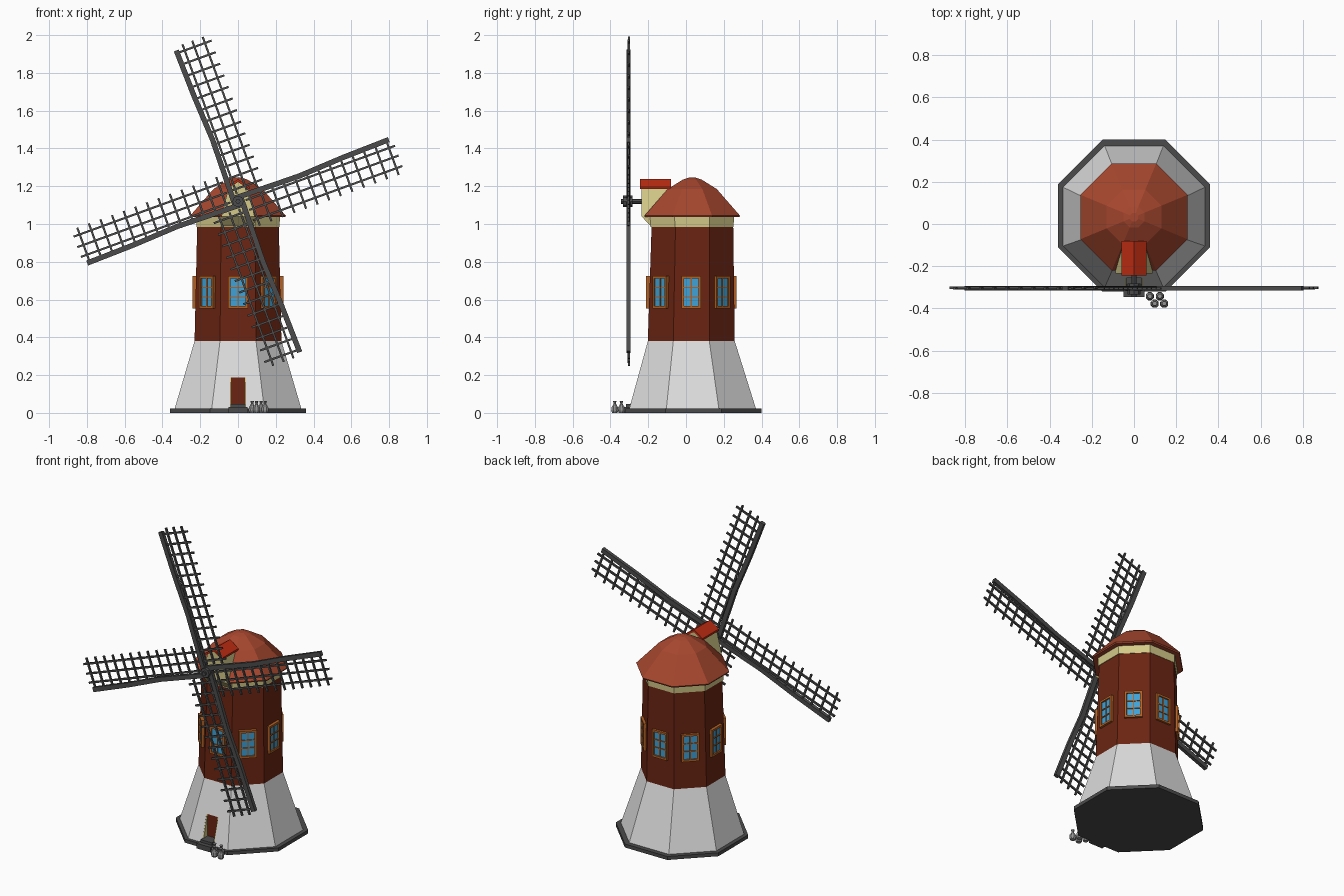
import bpy, bmesh, math
from mathutils import Vector, Matrix

if "Cube" in bpy.data.objects:
    bpy.data.objects.remove(bpy.data.objects["Cube"])


def mat(name, r, g, b):
    m = bpy.data.materials.new(name)
    m.diffuse_color = (r, g, b, 1)
    m.use_nodes = True
    m.node_tree.nodes["Principled BSDF"].inputs["Base Color"].default_value = m.diffuse_color
    return m


WHITE = mat("white_plaster", .72, .72, .72)
BROWN = mat("brown_brick", .145, .018, .006)
TERRA = mat("terracotta", .38, .062, .027)
RED = mat("red_tile", .50, .025, .006)
CREAM = mat("cream", .66, .59, .25)
BLUE = mat("blue_glass", .05, .36, .68)
ORANGE = mat("orange_wood", .45, .12, .018)
DARK = mat("dark_grey", .07, .07, .07)
GREY = mat("sack_grey", .30, .30, .30)


def finish(bm, name, material):
    bmesh.ops.recalc_face_normals(bm, faces=bm.faces)
    me = bpy.data.meshes.new(name)
    bm.to_mesh(me)
    bm.free()
    me.materials.append(material)
    ob = bpy.data.objects.new(name, me)
    bpy.context.collection.objects.link(ob)
    return ob


def loft(name, rings, material):
    """Skin a stack of equal-length point rings and cap both ends."""
    bm = bmesh.new()
    vs = [[bm.verts.new(p) for p in r] for r in rings]
    n = len(rings[0])
    for a, b in zip(vs, vs[1:]):
        for i in range(n):
            j = (i + 1) % n
            bm.faces.new((a[i], a[j], b[j], b[i]))
    bm.faces.new(vs[0])
    bm.faces.new(vs[-1])
    return finish(bm, name, material)


def octagon(z, apothem, cy=.033, n=8, cx=0):
    r = apothem / math.cos(math.pi / n)
    return [(cx + r * math.cos((i + .5) * 2 * math.pi / n),
             cy + r * math.sin((i + .5) * 2 * math.pi / n), z) for i in range(n)]


def rect(z, x, y0, y1):
    return [(-x, y0, z), (x, y0, z), (x, y1, z), (-x, y1, z)]


def add_box(bm, x0, x1, y0, y1, z0, z1, m=Matrix()):
    c = Vector(((x0 + x1) / 2, (y0 + y1) / 2, (z0 + z1) / 2))
    s = Matrix.Diagonal((x1 - x0, y1 - y0, z1 - z0, 1))
    bmesh.ops.create_cube(bm, size=1, matrix=m @ Matrix.Translation(c) @ s)


def boxes(name, material, items, m=Matrix()):
    bm = bmesh.new()
    for b in items:
        add_box(bm, *b, m)
    return finish(bm, name, material)


# tower: plinth, flared white base, brown body, cream band, domed cap
loft("plinth", [octagon(0, .36, .04), octagon(.022, .36, .04)], DARK)
base = loft("white_base", [octagon(.02, .336, .035), octagon(.38, .23, .028)], WHITE)
loft("brown_body", [octagon(.38, .23, .028), octagon(.99, .216, .034)], BROWN)
loft("cream_band", [octagon(.985, .22, .032), octagon(1.042, .222, .032)], CREAM)
loft("cap_roof", [octagon(1.036, .25), octagon(1.044, .253), octagon(1.185, .13),
                  octagon(1.235, .05), octagon(1.245, .02)], TERRA)

# doorway cut into the base, with door, jambs and steps
cutter = boxes("door_cutter", CREAM, [(-.042, .042, -.45, -.24, .021, .187)])
cutter.hide_render = True
cutter.hide_viewport = True
mod = base.modifiers.new("doorway", 'BOOLEAN')
mod.operation = 'DIFFERENCE'
mod.solver = 'EXACT'
mod.object = cutter
boxes("door", BROWN, [(-.042, .042, -.252, -.238, .022, .187)])
for s in (-1, 1):
    xa, xb = s * .042, s * .036
    loft("door_jamb", [[(x, -.301, .022), (x, -.245, .022), (x, -.245, .187),
                        (x, -.253, .187)] for x in (xa, xb)], CREAM)
boxes("door_steps", DARK, [(-.05, .05, -.345, -.27, 0, .032),
                           (-.04, .04, -.318, -.25, .03, .048)])

# windows on all eight faces
for k in range(8):
    m = Matrix.Translation((0, .028, 0)) @ Matrix.Rotation(k * math.pi / 4, 4, 'Z')
    yo, yi = -.24, -.205
    W, z0, z1, f = .052, .552, .725, .013
    bars = [(-W, -W + f, yo, yi, z0, z1), (W - f, W, yo, yi, z0, z1),
            (-W + f, W - f, yo, yi, z0, z0 + f), (-W + f, W - f, yo, yi, z1 - f, z1),
            (-.003, .003, yo + .004, yi, z0, z1)]
    for t in (1 / 3, 2 / 3):
        z = z0 + f + (z1 - z0 - 2 * f) * t
        bars.append((-W + f, W - f, yo + .004, yi, z - .003, z + .003))
    boxes("window_frame", ORANGE, bars, m)
    boxes("window_glass", BLUE, [(-W + f, W - f, -.231, -.224, z0 + f, z1 - f)], m)

# dormer carrying the sail shaft
loft("dormer", [rect(.987, .085, -.185, -.05), rect(1.04, .088, -.235, -.05),
                rect(1.19, .05, -.235, -.08), rect(1.222, .008, -.235, -.08)], CREAM)
loft("dormer_roof", [[(-.06, y, 1.185), (0, y, 1.222), (.06, y, 1.185),
                      (.06, y, 1.197), (0, y, 1.238), (-.06, y, 1.197)]
                     for y in (-.243, -.08)], RED)

# shaft and hub
HUB = Vector((0, -.304, 1.12))
for name, r, y0, y1 in (("sail_shaft", .013, -.345, -.22), ("sail_hub", .03, -.333, -.282)):
    loft(name, [[(r * math.cos(a * math.pi / 4), y, 1.12 + r * math.sin(a * math.pi / 4))
                 for a in range(8)] for y in (y0, y1)], DARK)

# four lattice sails: local z runs outwards, local x across the lattice
for k in range(4):
    m = Matrix.Translation(HUB) @ Matrix.Rotation(math.radians(-20 + 90 * k), 4, 'Y')
    bm = bmesh.new()
    for i in range(13):
        u = .065 + i * .0652
        add_box(bm, -.03, .16, -.006, .004, u - .0055, u + .0055, m)
    for v in (.008, .063, .122):
        add_box(bm, v - .0055, v + .0055, -.004, .007, .04, .882, m)
    finish(bm, "sail_lattice", DARK)
    w, d = .014, .011
    spar = loft("sail_spar", [[(v - w, -d, u), (v + w, -d, u), (v + w, d, u), (v - w, d, u)]
                              for u, v in ((-.03, -.022), (.35, -.015), (.6, -.028), (.862, -.034))],
                DARK)
    spar.data.transform(m)

# grain sacks beside the door
for x, y in ((.075, -.342), (.122, -.342), (.098, -.377), (.143, -.377)):
    loft("sack", [octagon(z, r, y, 8, x) for z, r in
                  ((0, .014), (.012, .019), (.03, .017), (.045, .008),
                   (.051, .006), (.064, .010))], GREY)
